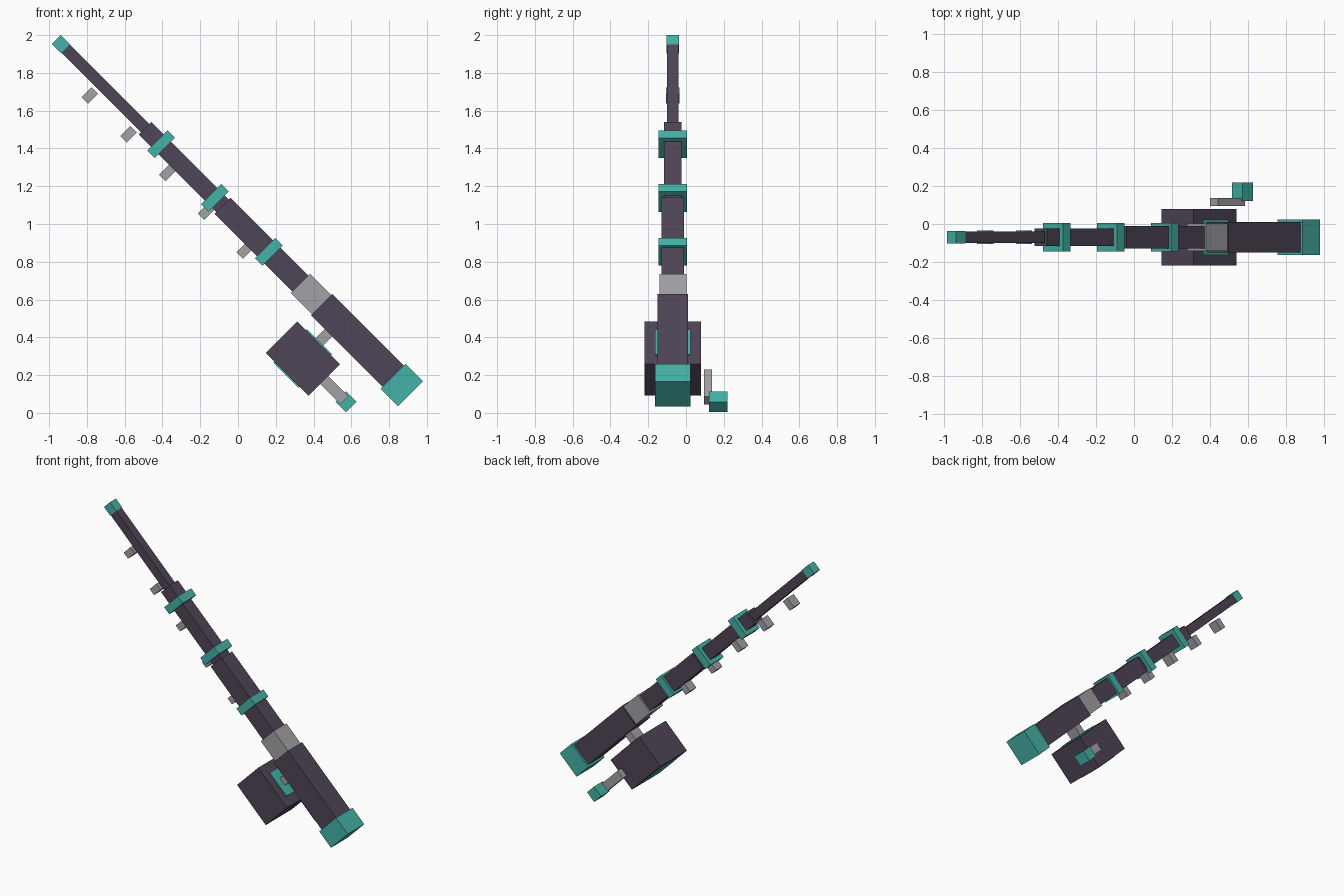
import bpy
from math import radians
from mathutils import Matrix

if "Cube" in bpy.data.objects:
    bpy.data.objects.remove(bpy.data.objects["Cube"])


def material(name, rgb):
    mat = bpy.data.materials.new(name)
    mat.use_nodes = True
    mat.diffuse_color = (*rgb, 1)
    mat.node_tree.nodes["Principled BSDF"].inputs["Base Color"].default_value = (*rgb, 1)
    return mat


DARK = material("dark_purple", (0.08, 0.06, 0.095))
TEAL = material("teal", (0.06, 0.45, 0.39))
GREY = material("grey", (0.36, 0.36, 0.38))

# The whole rod leans 45 degrees: local z runs along the rod, local x away from the reel
LEAN = Matrix.Rotation(radians(-45), 4, "Y")
AXIS_X, AXIS_Y = 0.718, -0.07
REEL_X, REEL_Z = 0.446, -0.039


def box(name, mat, start, end, depth, width, x=AXIS_X, y=AXIS_Y):
    """Box from start to end along the rod, depth across it, width sideways."""
    bpy.ops.mesh.primitive_cube_add(size=1)
    ob = bpy.context.object
    ob.name = name
    place = Matrix.Translation((x, y, (start + end) / 2))
    ob.data.transform(place @ Matrix.Diagonal((depth, width, end - start, 1)))
    ob.matrix_world = LEAN
    ob.data.materials.append(mat)
    return ob


def square(name, mat, start, end, side, **where):
    return box(name, mat, start, end, side, side, **where)


# Grip and rod sections, from butt to tip
square("butt_cap", TEAL, -0.575, -0.444, 0.187)
square("grip", DARK, -0.46, 0.092, 0.16)
square("grip_collar", GREY, 0.08, 0.251, 0.143)
square("lower_rod", DARK, 0.24, 0.834, 0.12)
square("middle_rod", DARK, 0.82, 1.414, 0.094)
square("upper_rod", DARK, 1.40, 2.01, 0.061)
square("tip_cap", TEAL, 2.008, 2.078, 0.067)

# Rings around the rod
for i in range(3):
    centre = 0.488 + 0.403 * i
    square(f"rod_ring_{i + 1}", TEAL, centre - 0.028, centre + 0.028, 0.151)

# Line guides below the rod
for i in range(5):
    centre = 0.583 + 0.29 * i
    box(f"line_guide_{i + 1}", GREY, centre - 0.024, centre + 0.024, 0.074, 0.072, x=0.633)

# Reel with its spool showing on both faces, and the stem to the grip
square("reel_stem", GREY, REEL_Z - 0.028, REEL_Z + 0.028, 0.09, x=0.61).scale.y = 1
box("reel_body", DARK, REEL_Z - 0.16, REEL_Z + 0.16, 0.237, 0.298, x=REEL_X)
box("reel_spool", TEAL, REEL_Z - 0.093, REEL_Z + 0.093, 0.25, 0.187, x=REEL_X)

# Crank on the back of the reel
box("crank_arm", GREY, -0.352, -0.15, 0.06, 0.044, x=REEL_X, y=0.116)
box("crank_knob", TEAL, -0.402, -0.324, 0.078, 0.098, x=REEL_X, y=0.171)
